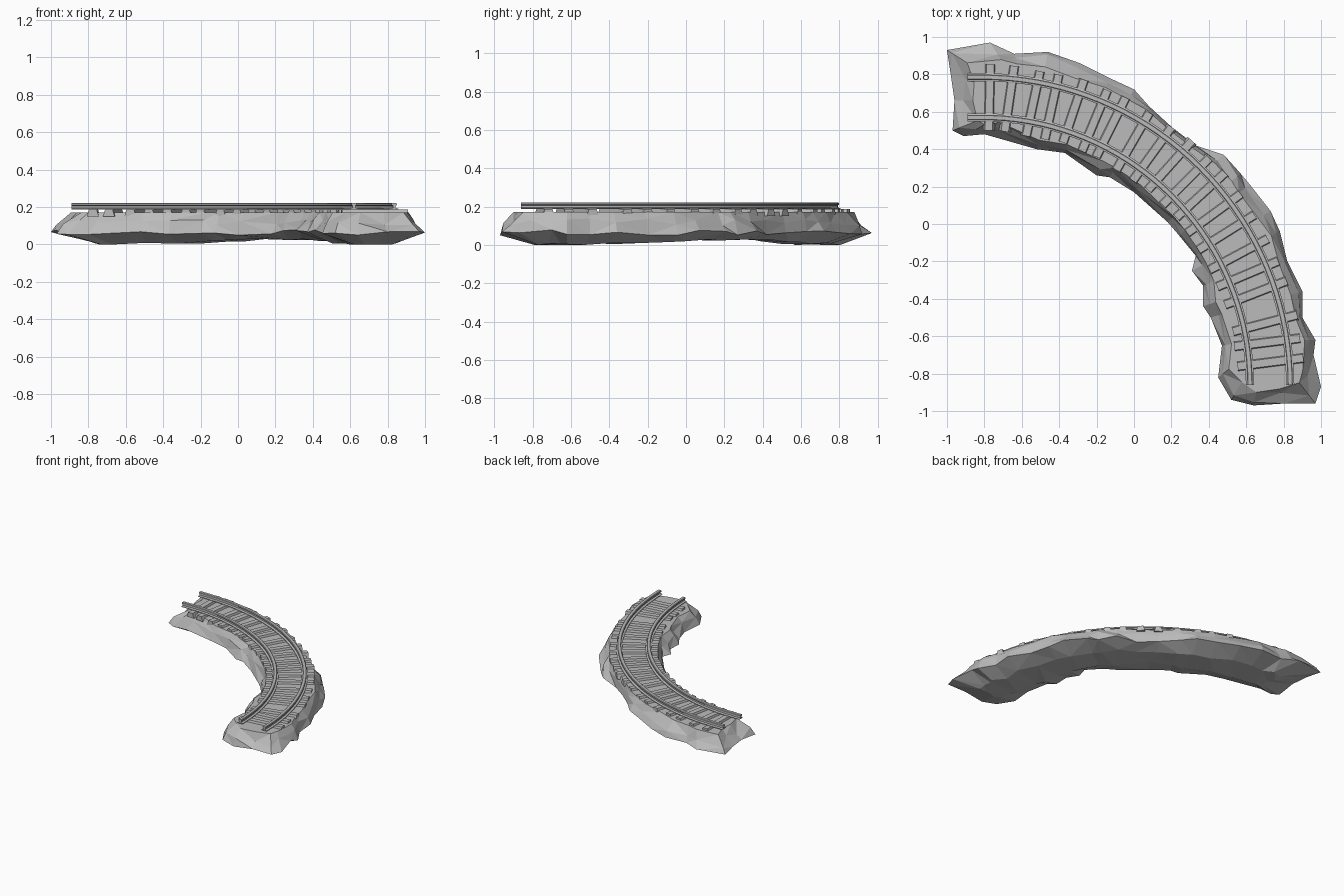
import bpy, bmesh, math, random
from mathutils import Vector

random.seed(7)
if "Cube" in bpy.data.objects:
    bpy.data.objects.remove(bpy.data.objects["Cube"], do_unlink=True)

grey = bpy.data.materials.new("stone_grey")
grey.use_nodes = True
colour = (0.5, 0.5, 0.5, 1)
grey.diffuse_color = colour
grey.node_tree.nodes["Principled BSDF"].inputs["Base Color"].default_value = colour

# Track layout: a quarter circle about this centre
CENTRE = Vector((-0.81, -0.86, 0))
RADIUS = 1.5375
GAUGE = 0.1075
GROUND = 0.172
SLEEPER_TOP = 0.188


def finish(bm, name):
    """Turn a bmesh into a grey object with outward normals."""
    bmesh.ops.recalc_face_normals(bm, faces=bm.faces)
    mesh = bpy.data.meshes.new(name)
    bm.to_mesh(mesh)
    bm.free()
    mesh.materials.append(grey)
    obj = bpy.data.objects.new(name, mesh)
    bpy.context.collection.objects.link(obj)
    return obj


def polar(radius, angle, z=0.0):
    return CENTRE + Vector((radius * math.cos(angle), radius * math.sin(angle), z))


def bridge(bm, lower, upper):
    """Join two closed loops of equal length with quads."""
    count = len(lower)
    for i in range(count):
        j = (i + 1) % count
        bm.faces.new((lower[i], lower[j], upper[j], upper[i]))


# Rocky ground: widest outline in hundredths of a unit
OUTLINE = [
    (-100, 93), (-77, 97), (-64, 91), (-46, 92), (-29, 86), (-13, 78), (0, 72),
    (8, 63), (20, 52), (33, 42), (48, 37), (57, 27), (62, 21), (73, 7), (78, -4),
    (82, -20), (90, -36), (90, -50), (97, -62), (96, -70), (100, -87), (97, -96),
    (80, -96), (64, -97), (52, -94), (45, -82), (47, -65), (41, -50), (37, -44),
    (37, -33), (31, -25), (33, -17), (24, -6), (18, 1), (0, 17), (-13, 25),
    (-20, 26), (-37, 38), (-52, 40), (-80, 48), (-91, 47), (-97, 50), (-96, 66),
    (-98, 80)]


def spine_point(point):
    """Nearest point on the track centreline, kept away from both ends."""
    offset = point - CENTRE
    angle = math.atan2(offset.y, offset.x)
    margin = math.radians(9)
    return polar(RADIUS, min(max(angle, margin), math.pi / 2 - margin)), angle


def build_ground():
    bm = bmesh.new()
    bottom, wide, middle, plateau = [], [], [], []
    for x, y in OUTLINE:
        edge = Vector((x, y, 0)) / 100
        spine, angle = spine_point(edge)
        inward = spine - edge
        reach = inward.length
        inset = min(random.uniform(0.2, 0.36) * reach, max(reach - 0.175, 0.02))
        top = edge + inward.normalized() * inset
        mid = edge.lerp(top, random.uniform(0.15, 0.75))
        base = edge.lerp(spine, random.uniform(0.5, 0.65))
        arch = 0.025 * max(math.sin(2 * angle), 0) ** 4
        top.z = GROUND
        mid.z = random.uniform(0.1, 0.14)
        edge.z = random.uniform(0.05, 0.08)
        base.z = arch + random.choice((0, 0.004, 0.008))
        for ring, point in ((bottom, base), (wide, edge), (middle, mid), (plateau, top)):
            ring.append(bm.verts.new(point))
    bridge(bm, bottom, wide)
    bridge(bm, wide, middle)
    bridge(bm, middle, plateau)
    bm.faces.new(plateau)
    bm.faces.new(bottom)
    bmesh.ops.triangulate(bm, faces=bm.faces[:])
    finish(bm, "rocky_ground")


# Rails: an I-shaped half profile, mirrored and swept along the bend
HALF_PROFILE = [(0.022, 0), (0.022, 0.004), (0.007, 0.008), (0.007, 0.019),
                (0.014, 0.022), (0.014, 0.03), (0.01, 0.033)]


def build_rail(name, radius, steps=36):
    bm = bmesh.new()
    profile = HALF_PROFILE + [(-w, h) for w, h in reversed(HALF_PROFILE)]
    rings = []
    for i in range(steps + 1):
        angle = math.pi / 2 * i / steps
        rings.append([bm.verts.new(polar(radius + w, angle, SLEEPER_TOP + h))
                      for w, h in profile])
    # short straight lead at the left end
    lead = Vector((-0.08, 0, 0))
    rings.append([bm.verts.new(v.co + lead) for v in rings[-1]])
    for a, b in zip(rings, rings[1:]):
        bridge(bm, a, b)
    bm.faces.new(rings[0])
    bm.faces.new(rings[-1])
    rail = finish(bm, name)
    bpy.ops.object.select_all(action='DESELECT')
    rail.select_set(True)
    bpy.context.view_layer.objects.active = rail
    bpy.ops.object.shade_smooth_by_angle(angle=math.radians(25))


# Sleepers: sloped-sided beams laid slightly unevenly
SLEEPER_ANGLES = [88.6, 84.6, 79.8, 76, 71.6, 67, 63.5, 58.3, 53.7, 49.5, 45,
                  41, 36.5, 32, 27, 22.7, 18.6, 12.3, 8.5, 4.5]


def build_sleeper(name, degrees):
    bm = bmesh.new()
    angle = math.radians(degrees)
    turn = angle + math.radians(random.uniform(-3, 3))
    along = Vector((math.cos(turn), math.sin(turn), 0))
    across = Vector((-along.y, along.x, 0))
    middle = polar(RADIUS + random.uniform(-0.01, 0.01), angle)
    loops = []
    for z, half_width in ((0.15, 0.032), (SLEEPER_TOP, 0.02)):
        corners = ((-1, -1), (1, -1), (1, 1), (-1, 1))
        loops.append([bm.verts.new(middle + along * a * 0.177 + across * b * half_width
                                   + Vector((0, 0, z))) for a, b in corners])
    bridge(bm, *loops)
    for loop in loops:
        bm.faces.new(loop)
    finish(bm, name)


build_ground()
build_rail("outer_rail", RADIUS + GAUGE)
build_rail("inner_rail", RADIUS - GAUGE)
for number, degrees in enumerate(SLEEPER_ANGLES, 1):
    build_sleeper(f"sleeper_{number}", degrees)
